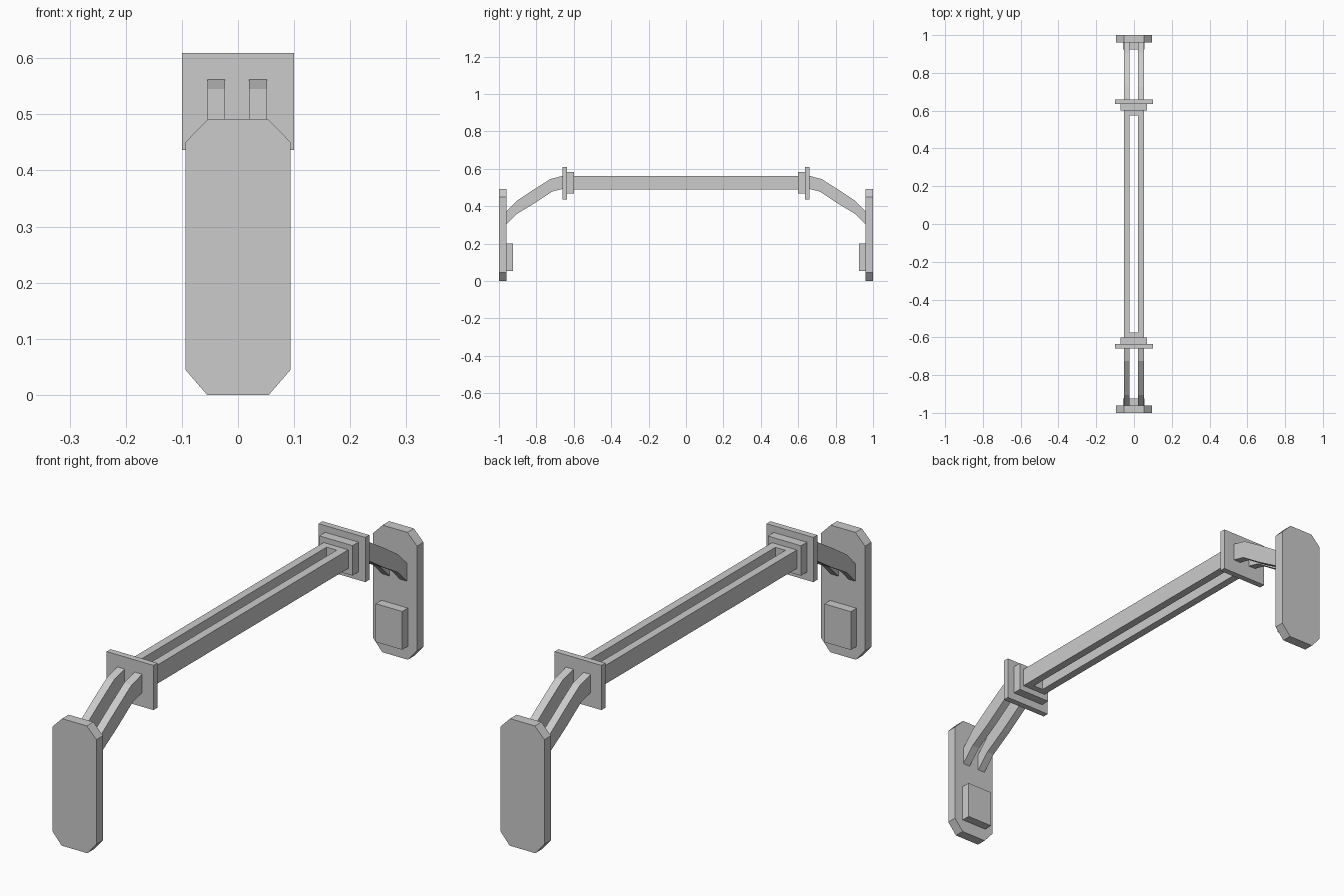
import bpy, bmesh
from mathutils import Vector

if "Cube" in bpy.data.objects:
    bpy.data.objects.remove(bpy.data.objects["Cube"])


def extrude(name, points, offset):
    """Flat polygon pushed along an offset vector into a solid."""
    bm = bmesh.new()
    face = bm.faces.new([bm.verts.new(p) for p in points])
    res = bmesh.ops.extrude_face_region(bm, geom=[face])
    moved = [v for v in res["geom"] if isinstance(v, bmesh.types.BMVert)]
    bmesh.ops.translate(bm, verts=moved, vec=Vector(offset))
    bmesh.ops.recalc_face_normals(bm, faces=bm.faces)
    mesh = bpy.data.meshes.new(name)
    bm.to_mesh(mesh)
    bm.free()
    ob = bpy.data.objects.new(name, mesh)
    bpy.context.collection.objects.link(ob)
    return ob


def box(name, x0, x1, y0, y1, z0, z1):
    return extrude(name, [(x0, y0, z0), (x1, y0, z0), (x1, y0, z1), (x0, y0, z1)],
                   (0, y1 - y0, 0))


def mirror_y(ob):
    """Repeat the part at the opposite end of the bar."""
    mod = ob.modifiers.new("mirror", "MIRROR")
    mod.use_axis = (False, True, False)
    mod.use_mirror_merge = False


# Chamfered end plates
outline = [(-0.055, 0), (0.055, 0), (0.094, 0.045), (0.094, 0.45),
           (0.053, 0.492), (-0.053, 0.492), (-0.094, 0.45), (-0.094, 0.045)]
mirror_y(extrude("end_plate", [(x, -1, z) for x, z in outline], (0, 0.04, 0)))

# Small pads on the inner plate faces
mirror_y(box("plate_pad", -0.058, 0.055, -0.96, -0.925, 0.052, 0.2))

# Stepped square flanges
mirror_y(box("flange_outer", -0.1, 0.1, -0.66, -0.636, 0.436, 0.609))
mirror_y(box("flange_inner", -0.072, 0.07, -0.636, -0.6, 0.467, 0.583))

# Paired curved arms and long rails
arm = [(-0.963, 0.368), (-0.905, 0.428), (-0.815, 0.488), (-0.725, 0.545),
       (-0.655, 0.563), (-0.655, 0.493), (-0.715, 0.478), (-0.81, 0.415),
       (-0.905, 0.358), (-0.963, 0.3)]
for side, x0, x1 in (("left", -0.054, -0.023), ("right", 0.02, 0.052)):
    mirror_y(extrude("arm_" + side, [(x0, y, z) for y, z in arm], (x1 - x0, 0, 0)))

# Main bar: closed frame with a slot running through it
bar = box("slotted_bar", -0.054, 0.052, -0.605, 0.605, 0.49, 0.562)
slot = box("slot_cutter", -0.023, 0.02, -0.575, 0.575, 0.4, 0.7)
slot.hide_render = True
slot.hide_viewport = True
cut = bar.modifiers.new("slot", "BOOLEAN")
cut.operation = "DIFFERENCE"
cut.object = slot
